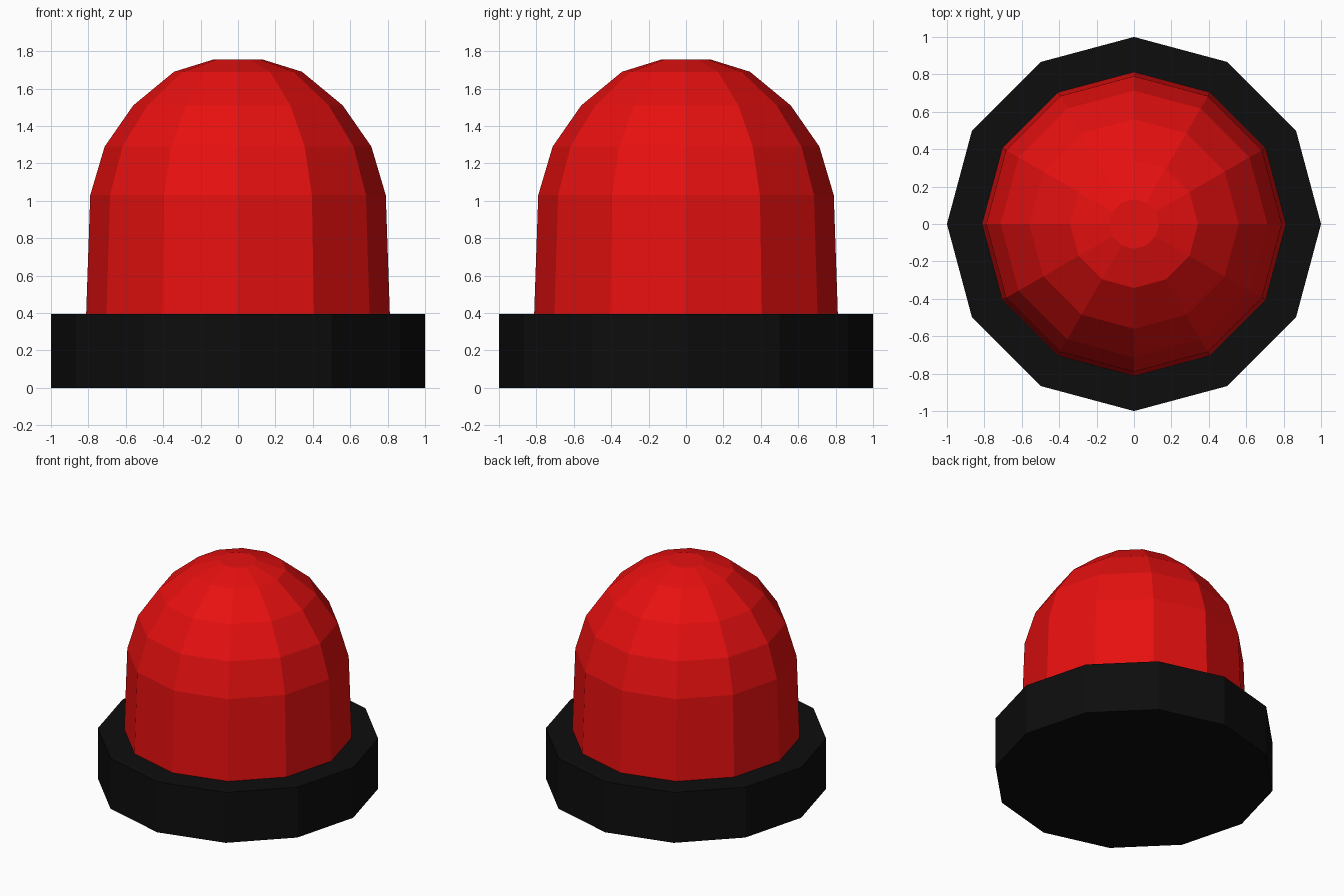
import bpy, bmesh, math

if "Cube" in bpy.data.objects:
    bpy.data.objects.remove(bpy.data.objects["Cube"])

SIDES = 12


def material(name, rgb):
    m = bpy.data.materials.new(name)
    m.diffuse_color = (*rgb, 1.0)
    m.use_nodes = True
    m.node_tree.nodes["Principled BSDF"].inputs["Base Color"].default_value = m.diffuse_color
    return m


def lathe(name, profile, mat):
    """Closed, flat-shaded solid of revolution from (radius, height) points."""
    bm = bmesh.new()
    rings = [[bm.verts.new((r * math.cos(math.tau * i / SIDES),
                            r * math.sin(math.tau * i / SIDES), z))
              for i in range(SIDES)] for r, z in profile]
    for low, high in zip(rings, rings[1:]):
        for i in range(SIDES):
            j = (i + 1) % SIDES
            bm.faces.new((low[i], low[j], high[j], high[i]))
    bm.faces.new(rings[0][::-1])
    bm.faces.new(rings[-1])
    mesh = bpy.data.meshes.new(name)
    bm.to_mesh(mesh)
    bm.free()
    mesh.materials.append(mat)
    obj = bpy.data.objects.new(name, mesh)
    bpy.context.collection.objects.link(obj)
    return obj


black = material("black plastic", (0.004, 0.004, 0.004))
red = material("red lens", (0.8, 0.005, 0.005))

# Round mounting base
lathe("base", [(1.0, 0.0), (1.0, 0.395)], black)

# Domed lens with slightly tapered walls and a small flat cap
lathe("lens_dome", [(0.812, 0.39), (0.79, 1.03), (0.713, 1.29),
                    (0.56, 1.51), (0.342, 1.69), (0.133, 1.755)], red)
